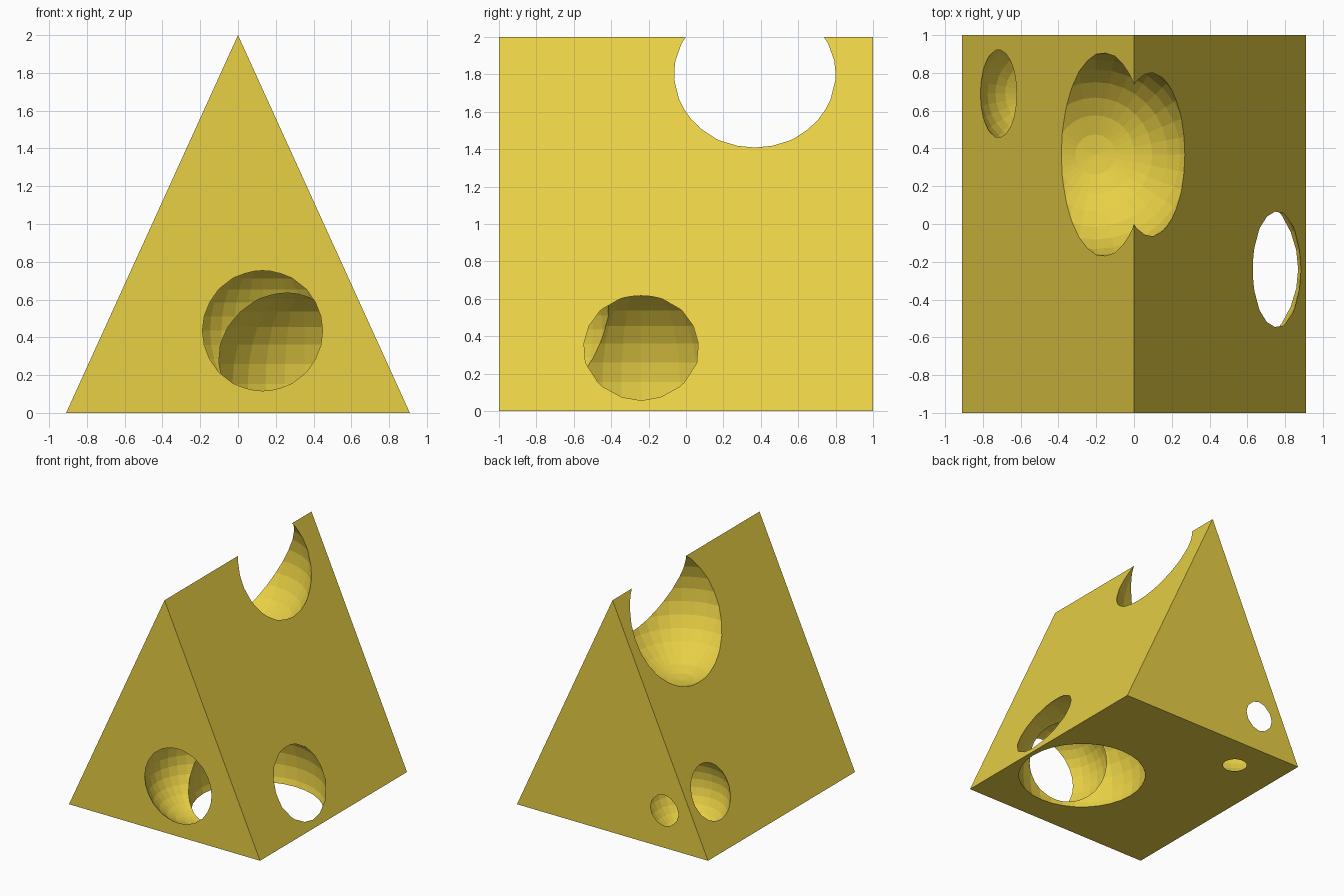
import bpy

if "Cube" in bpy.data.objects:
    bpy.data.objects.remove(bpy.data.objects["Cube"])

W, H, D = 0.91, 2.0, 1.0  # half width, height, half depth

# Cheese wedge: triangular prism lying along y
profile = [(-W, 0), (W, 0), (0, H)]
verts = [(x, y, z) for y in (-D, D) for x, z in profile]
faces = [(0, 1, 2), (5, 4, 3)] + [(i, i + 3, (i + 1) % 3 + 3, (i + 1) % 3) for i in range(3)]
mesh = bpy.data.meshes.new("cheese_wedge")
mesh.from_pydata(verts, [], faces)
cheese = bpy.data.objects.new("cheese_wedge", mesh)
bpy.context.collection.objects.link(cheese)

mat = bpy.data.materials.new("cheese_yellow")
mat.diffuse_color = (0.81, 0.63, 0.06, 1)
mat.use_nodes = True
mat.node_tree.nodes["Principled BSDF"].inputs["Base Color"].default_value = mat.diffuse_color
mesh.materials.append(mat)

# Round holes: centre and radius of each spherical bubble
holes = {
    "top_hole": ((-0.205, 0.368, 1.666), 0.542),
    "right_hole": ((0.353, -0.24, 0.154), 0.541),
    "front_hole": ((0.13, -0.773, 0.435), 0.392),
    "left_back_hole": ((-0.495, 0.69, 0.322), 0.338),
}
cutters = []
for name, (centre, radius) in holes.items():
    bpy.ops.mesh.primitive_uv_sphere_add(segments=32, ring_count=16, radius=radius, location=centre)
    cutter = bpy.context.object
    cutter.name = name + "_cutter"
    cutter.hide_render = True
    cutter.data.materials.append(mat)
    mod = cheese.modifiers.new(name, "BOOLEAN")
    mod.operation = "DIFFERENCE"
    mod.solver = "EXACT"
    mod.object = cutter
    cutters.append(cutter)

# Bake the cuts and remove the cutters
bpy.context.view_layer.update()
for o in bpy.context.selected_objects:
    o.select_set(False)
bpy.context.view_layer.objects.active = cheese
cheese.select_set(True)
for mod in list(cheese.modifiers):
    bpy.ops.object.modifier_apply(modifier=mod.name)
for cutter in cutters:
    bpy.data.objects.remove(cutter, do_unlink=True)
